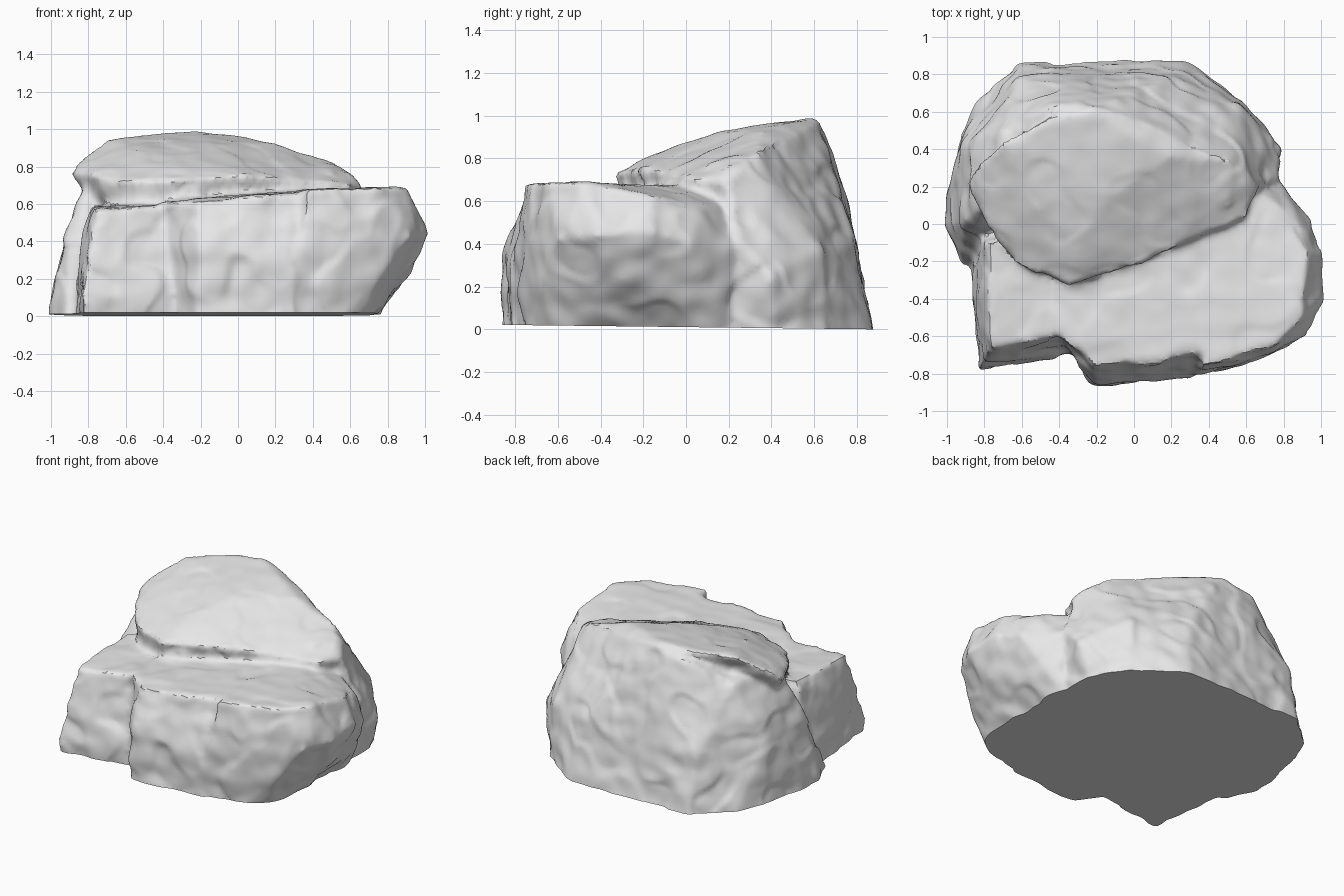
import bpy
import bmesh
from mathutils import Vector, noise

cube = bpy.data.objects.get("Cube")
if cube:
    bpy.data.objects.remove(cube, do_unlink=True)

BASE = -0.06   # blocks reach below the ground and are trimmed flat later
VOXEL = 0.02

# One pale stone colour
stone = bpy.data.materials.new("pale_stone")
stone.use_nodes = True
colour = (0.8, 0.8, 0.8, 1)
stone.diffuse_color = colour
stone.node_tree.nodes["Principled BSDF"].inputs["Base Color"].default_value = colour


def add_block(bm, foot, upper):
    """Convex chunk of stone from a foot outline and higher corner points."""
    points = [(x, y, BASE) for x, y in foot] + upper
    verts = [bm.verts.new(p) for p in points]
    hull = bmesh.ops.convex_hull(bm, input=verts)
    loose = {v for v in hull["geom_interior"] + hull["geom_unused"]
             if isinstance(v, bmesh.types.BMVert)}
    bmesh.ops.delete(bm, geom=list(loose), context="VERTS")


bm = bmesh.new()

# Back boulder: broad foot, steep back, both back corners cut off
add_block(bm,
          [(-1.03, 0), (-.92, -.25), (-.94, .45), (-.83, .67), (-.62, .87),
           (.27, .88), (.58, .67), (.71, .42), (.7, .2)],
          [(-.92, .0, .45), (-.91, .43, .42), (-.62, .78, .36),
           (-.3, .77, .55), (.0, .76, .52), (.22, .79, .4),
           (.57, .62, .36), (.79, .4, .24), (.77, .24, .42), (.66, .2, .66),
           (-.7, .5, .78), (-.42, .63, .93), (-.2, .63, .98),
           (.02, .52, .94), (.2, .42, .9), (.52, .34, .83),
           (-.8, .1, .76), (.5, .1, .77)])

# Sloping cap that overhangs the ledge
add_block(bm, [],
          [(-.89, .22, .77), (-.77, -.06, .75), (-.64, -.2, .72),
           (-.35, -.35, .73), (.1, -.18, .75), (.32, -.01, .76),
           (.6, .04, .7), (.66, .2, .69), (.52, .34, .83), (.2, .36, .92),
           (-.0, .47, .96), (-.22, .6, .99), (-.4, .6, .98),
           (-.71, .45, .95), (-.1, .18, .93), (-.3, -.12, .83),
           (-.82, .2, .64), (-.64, -.18, .52), (-.34, -.29, .52),
           (.1, -.12, .52), (.55, .08, .52), (-.5, .1, .89), (-.81, .35, .87)])

# Front ledge: three blocks parted by steps
add_block(bm,
          [(-.82, -.76), (-.33, -.68), (-.2, .2), (-.9, -.05), (-.83, -.5)],
          [(-.84, -.79, .1), (-.34, -.7, .12), (-.76, -.66, .57),
           (-.38, -.59, .59), (-.3, .1, .61), (-.79, -.1, .6),
           (-.83, -.45, .4)])
add_block(bm,
          [(-.23, -.85), (.31, -.82), (.35, .2), (-.34, .2), (-.3, -.74)],
          [(-.22, -.77, .62), (.33, -.7, .66), (.35, .1, .68),
           (-.41, -.58, .61), (-.4, .1, .63), (-.2, -.86, .35),
           (.3, -.82, .3)])
add_block(bm,
          [(.29, -.8), (.5, -.74), (.66, -.62), (.69, -.2), (.7, .2), (.3, .3)],
          [(.33, -.82, .36), (.62, -.74, .42), (.78, -.67, .22),
           (.92, -.6, .42), (1, -.42, .44), (1.01, -.15, .46), (.95, .02, .4),
           (.79, .21, .38), (.92, -.3, .24), (.8, .1, .16),
           (.36, -.77, .68), (.76, -.65, .69), (.9, -.5, .69),
           (.94, -.15, .63), (.86, .06, .55), (.7, .15, .58), (.3, .2, .66)])

bmesh.ops.recalc_face_normals(bm, faces=bm.faces)
mesh = bpy.data.meshes.new("rock")
bm.to_mesh(mesh)
bm.free()
rock = bpy.data.objects.new("rock", mesh)
bpy.context.collection.objects.link(rock)

# Fuse the blocks into one skin and wear down the edges
remesh = rock.modifiers.new("fuse", "REMESH")
remesh.mode = "VOXEL"
remesh.voxel_size = VOXEL
wear = rock.modifiers.new("wear", "SMOOTH")
wear.factor = 0.5
wear.iterations = 6
fused = bpy.data.meshes.new_from_object(
    rock.evaluated_get(bpy.context.evaluated_depsgraph_get()))
rock.modifiers.clear()
rock.data = fused
bpy.data.meshes.remove(mesh)
fused.name = "rock"


def roughness(p):
    """Broad swells, softly chipped flakes and fine grain."""
    swell = noise.noise(p * 2.6) * 0.012
    flake = noise.noise(p * 4 + Vector((7, 3, 1)))
    chip = -0.012 * min(1, max(0, flake * 6))
    grain = noise.noise(p * 9) * 0.012
    return swell + chip + grain + 0.004


# Weather the surface, more gently on the flat tops
bm = bmesh.new()
bm.from_mesh(fused)
bm.normal_update()
moves = [(v, v.normal * roughness(v.co) * (0.5 if v.normal.z > 0.8 else 1))
         for v in bm.verts]
for v, move in moves:
    v.co += move

# Trim the underside to a flat, slightly tilted base
cut = bmesh.ops.bisect_plane(
    bm, geom=bm.verts[:] + bm.edges[:] + bm.faces[:],
    plane_co=(0, 0.87, 0), plane_no=(0, 0.012, 1), clear_inner=True)
rim = [e for e in cut["geom_cut"] if isinstance(e, bmesh.types.BMEdge)]
bmesh.ops.triangle_fill(bm, edges=rim, use_beauty=True)
bmesh.ops.recalc_face_normals(bm, faces=bm.faces)
bm.to_mesh(fused)
bm.free()

fused.materials.clear()
fused.materials.append(stone)
bpy.ops.object.select_all(action="DESELECT")
rock.select_set(True)
bpy.context.view_layer.objects.active = rock
bpy.ops.object.shade_smooth_by_angle(angle=0.6)
